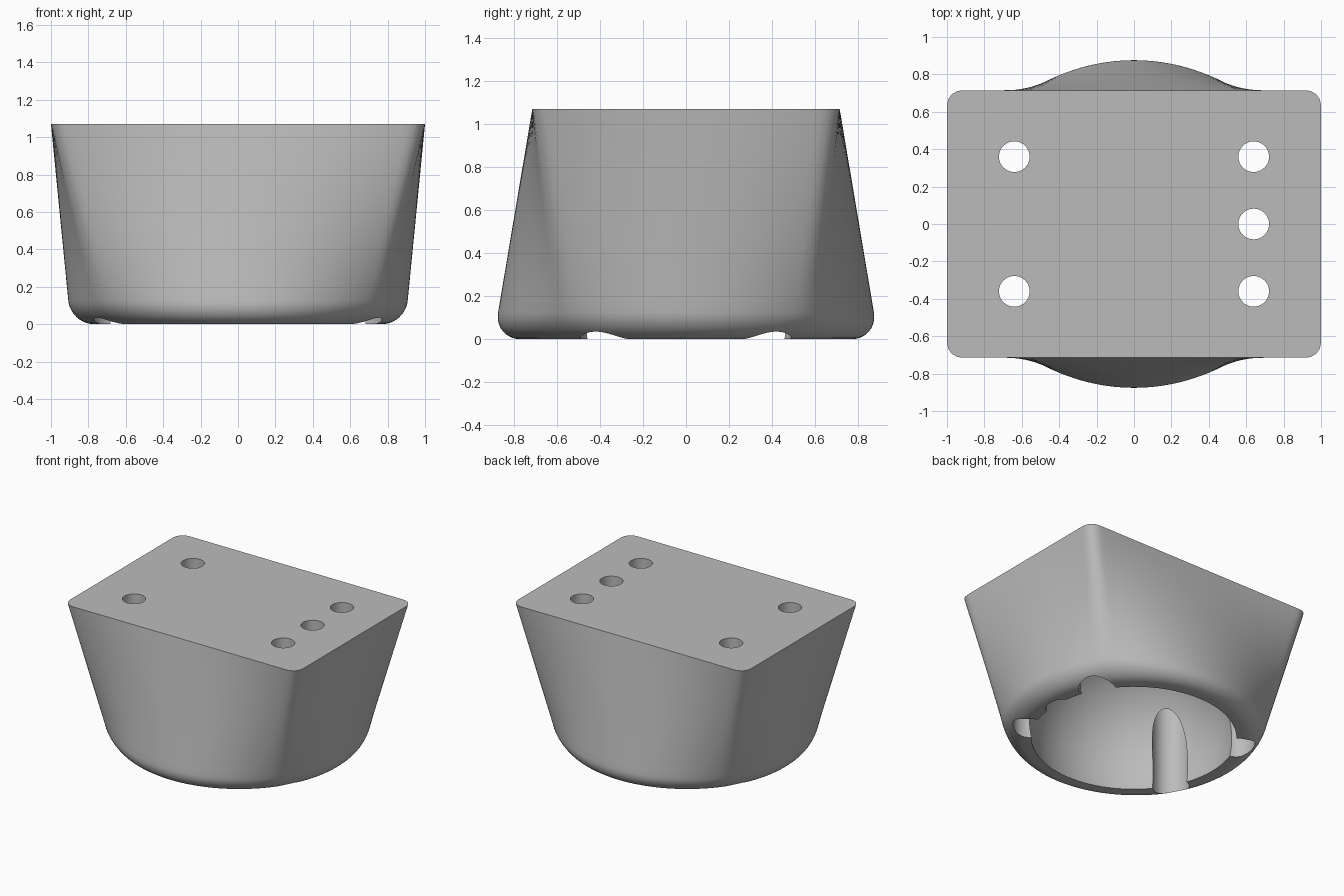
import bpy
import bmesh
from math import pi, sin, cos, sqrt
from mathutils import Vector, Matrix

cube = bpy.data.objects.get("Cube")
if cube:
    bpy.data.objects.remove(cube, do_unlink=True)

HEIGHT = 1.07
HALF_X, HALF_Y, CORNER = 1.0, 0.715, 0.08   # rounded rectangular top
FOOT_R, FILLET = 0.895, 0.125               # round foot
SIDES = 192

grey = bpy.data.materials.new("plain grey")
grey.use_nodes = True
grey.diffuse_color = (0.5, 0.5, 0.5, 1)
grey.node_tree.nodes["Principled BSDF"].inputs["Base Color"].default_value = (0.5, 0.5, 0.5, 1)


def make_object(name, bm):
    mesh = bpy.data.meshes.new(name)
    bmesh.ops.recalc_face_normals(bm, faces=bm.faces[:])
    bm.to_mesh(mesh)
    bm.free()
    mesh.materials.append(grey)
    obj = bpy.data.objects.new(name, mesh)
    bpy.context.collection.objects.link(obj)
    return obj


def top_point(distance):
    """Point at a distance along the top outline, starting at +x."""
    straight_x, straight_y = HALF_X - CORNER, HALF_Y - CORNER
    arc = CORNER * pi / 2
    quarter = straight_x + straight_y + arc
    turn, d = divmod(distance, quarter)
    turn = int(turn) % 4
    if turn % 2:
        d = quarter - d
    if d < straight_y:
        p = Vector((HALF_X, d))
    elif d < straight_y + arc:
        a = (d - straight_y) / CORNER
        p = Vector((straight_x + CORNER * cos(a), straight_y + CORNER * sin(a)))
    else:
        p = Vector((quarter - d, HALF_Y))
    if turn in (1, 2):
        p.x = -p.x
    if turn in (2, 3):
        p.y = -p.y
    return p


def ring(z):
    """Cross-section of the loft, drawn in near the foot by the fillet."""
    perimeter = 4 * (HALF_X + HALF_Y - 2 * CORNER) + 2 * pi * CORNER
    t = z / HEIGHT
    inset = 0
    if z < FILLET:
        inset = FILLET - sqrt(max(0, FILLET ** 2 - (FILLET - z) ** 2))
    points = []
    for i in range(SIDES):
        a = 2 * pi * i / SIDES
        foot = Vector((cos(a), sin(a))) * FOOT_R
        p = foot.lerp(top_point(perimeter * i / SIDES), t)
        p -= p.normalized() * inset
        points.append((p.x, p.y, z))
    return points


# Body: loft from the round foot to the rectangular top
bm = bmesh.new()
levels = [FILLET * (1 - cos(pi / 2 * i / 10)) for i in range(10)]
levels += [FILLET + (HEIGHT - FILLET) * i / 20 for i in range(21)]
rings = [[bm.verts.new(p) for p in ring(z)] for z in levels]
for low, high in zip(rings, rings[1:]):
    for i in range(SIDES):
        j = (i + 1) % SIDES
        bm.faces.new((low[i], low[j], high[j], high[i]))
bm.faces.new(rings[0][::-1])
bm.faces.new(rings[-1])
body = make_object("furniture_foot_body", bm)


def cut(name, bm):
    cutter = make_object(name, bm)
    cutter.hide_render = True
    mod = body.modifiers.new(name, "BOOLEAN")
    mod.operation = "DIFFERENCE"
    mod.solver = "EXACT"
    mod.object = cutter
    bpy.context.view_layer.objects.active = body
    bpy.ops.object.modifier_apply(modifier=mod.name)
    bpy.data.objects.remove(cutter, do_unlink=True)


# Rounded hollow in the underside
bm = bmesh.new()
bmesh.ops.create_uvsphere(bm, u_segments=96, v_segments=48, radius=0.735,
                          matrix=Matrix.Translation((0, 0, 0.145)))
cut("hollow", bm)

# Screw holes with wide counterbores from below
for x, y in ((-0.64, -0.36), (-0.64, 0.36), (0.64, -0.36), (0.64, 0), (0.64, 0.36)):
    for name, radius, low, high in (("counterbore", 0.13, -0.2, 0.87),
                                    ("screw_hole", 0.082, 0.6, 1.3)):
        bm = bmesh.new()
        bmesh.ops.create_cone(bm, cap_ends=True, segments=48, radius1=radius, radius2=radius,
                              depth=high - low,
                              matrix=Matrix.Translation((x, y, (low + high) / 2)))
        cut(name, bm)

# Smooth walls with crisp rims
for obj in bpy.context.selected_objects:
    obj.select_set(False)
body.select_set(True)
bpy.context.view_layer.objects.active = body
bpy.ops.object.shade_smooth_by_angle(angle=pi / 6)
